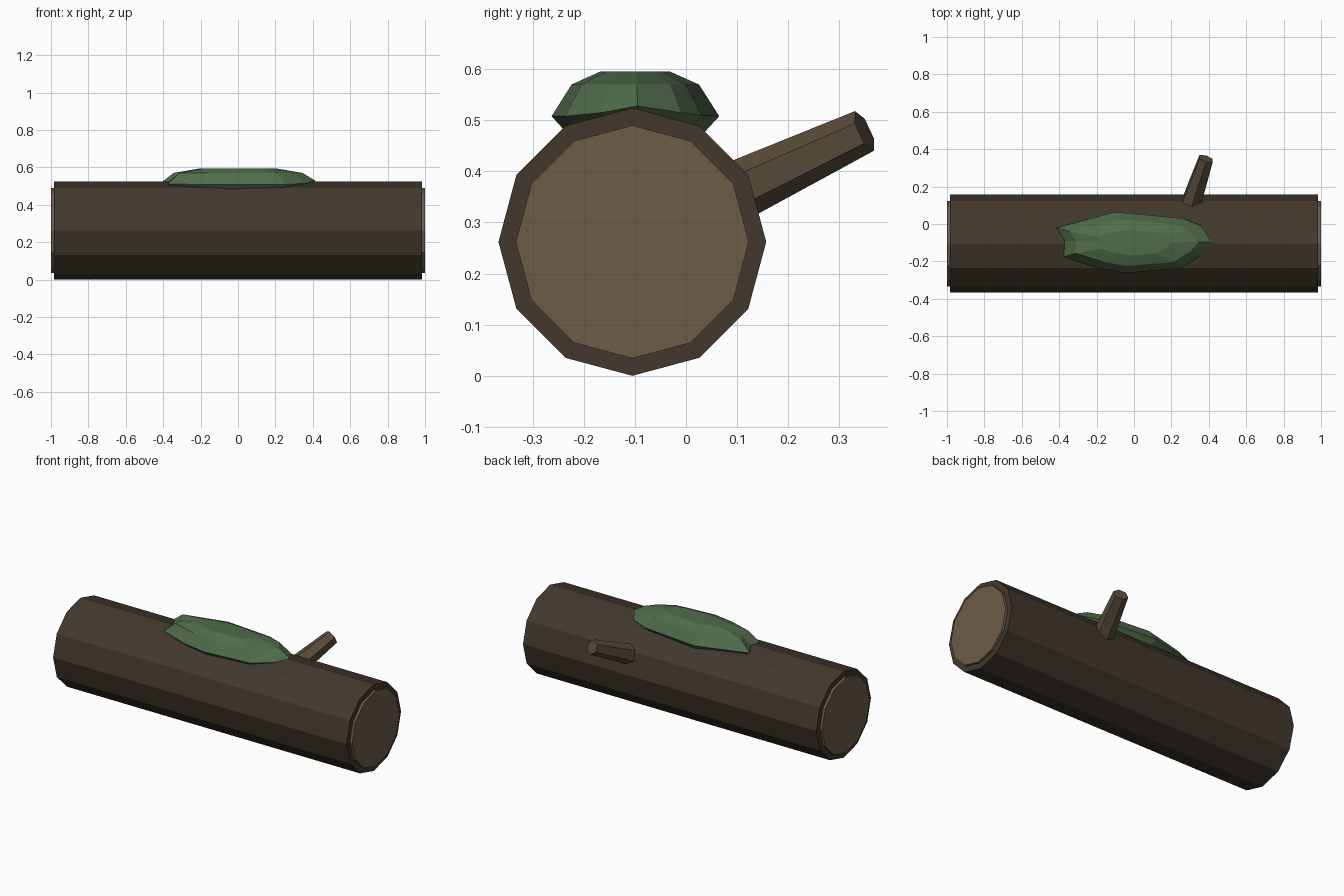
import bpy, bmesh, math
from mathutils import Vector

if "Cube" in bpy.data.objects:
    bpy.data.objects.remove(bpy.data.objects["Cube"])


def material(name, rgb):
    m = bpy.data.materials.new(name)
    m.diffuse_color = (*rgb, 1)
    m.use_nodes = True
    m.node_tree.nodes["Principled BSDF"].inputs["Base Color"].default_value = m.diffuse_color
    return m


BARK = material("bark", (0.055, 0.040, 0.026))
WOOD = material("cut wood", (0.150, 0.107, 0.062))
TWIG = material("branch bark", (0.100, 0.072, 0.042))
MOSS = material("moss", (0.080, 0.150, 0.070))


def loft(name, rings, mat):
    """Join rings of points with side faces and close both ends."""
    bm = bmesh.new()
    loops = [[bm.verts.new(p) for p in r] for r in rings]
    n = len(loops[0])
    for a, b in zip(loops, loops[1:]):
        for i in range(n):
            j = (i + 1) % n
            bm.faces.new((a[i], a[j], b[j], b[i]))
    bm.faces.new(loops[0][::-1])
    bm.faces.new(loops[-1])
    bmesh.ops.recalc_face_normals(bm, faces=bm.faces)
    me = bpy.data.meshes.new(name)
    bm.to_mesh(me)
    bm.free()
    me.materials.append(mat)
    ob = bpy.data.objects.new(name, me)
    bpy.context.collection.objects.link(ob)
    return ob


def rod(name, start, end, r1, r2, sides, mat, turn=0.0):
    """Tapered prism between two points."""
    start, end = Vector(start), Vector(end)
    d = (end - start).normalized()
    u = (Vector((0, 0, 1)) - d * d.z).normalized()
    v = d.cross(u)
    rings = []
    for c, r in ((start, r1), (end, r2)):
        angles = [turn + math.tau * i / sides for i in range(sides)]
        rings.append([c + u * r * math.cos(a) + v * r * math.sin(a) for a in angles])
    return loft(name, rings, mat)


# Log and its cut ends
CY, CZ = -0.105, 0.262
rod("log", (-0.985, CY, CZ), (0.985, CY, CZ), 0.262, 0.262, 12, BARK)
for side, s in (("left", -1), ("right", 1)):
    rod(side + "_cut_end", (s * 0.95, CY, CZ), (s, CY, CZ), 0.228, 0.228, 12, WOOD)

# Broken branch stub on the back
rod("branch_stub", (0.285, 0.05, 0.338), (0.385, 0.349, 0.479), 0.062, 0.043, 6, TWIG,
    math.radians(8))

# Moss patch: irregular outline stepped in towards a flat top
outline = [(0.415, -0.095, 0.528), (0.36, -0.01, 0.515), (0.26, 0.03, 0.51),
           (-0.10, 0.065, 0.508), (-0.415, -0.02, 0.515), (-0.37, -0.09, 0.525),
           (-0.375, -0.175, 0.512), (-0.20, -0.235, 0.508), (-0.05, -0.263, 0.508),
           (0.25, -0.237, 0.508), (0.36, -0.165, 0.515)]
MY = -0.1


def inset(sx, sy, z):
    return [(x * sx, MY + (y - MY) * sy, z) for x, y, _ in outline]


loft("moss_patch", [inset(0.83, 0.80, 0.472), outline,
                    inset(0.83, 0.76, 0.570), inset(0.48, 0.42, 0.595)], MOSS)
